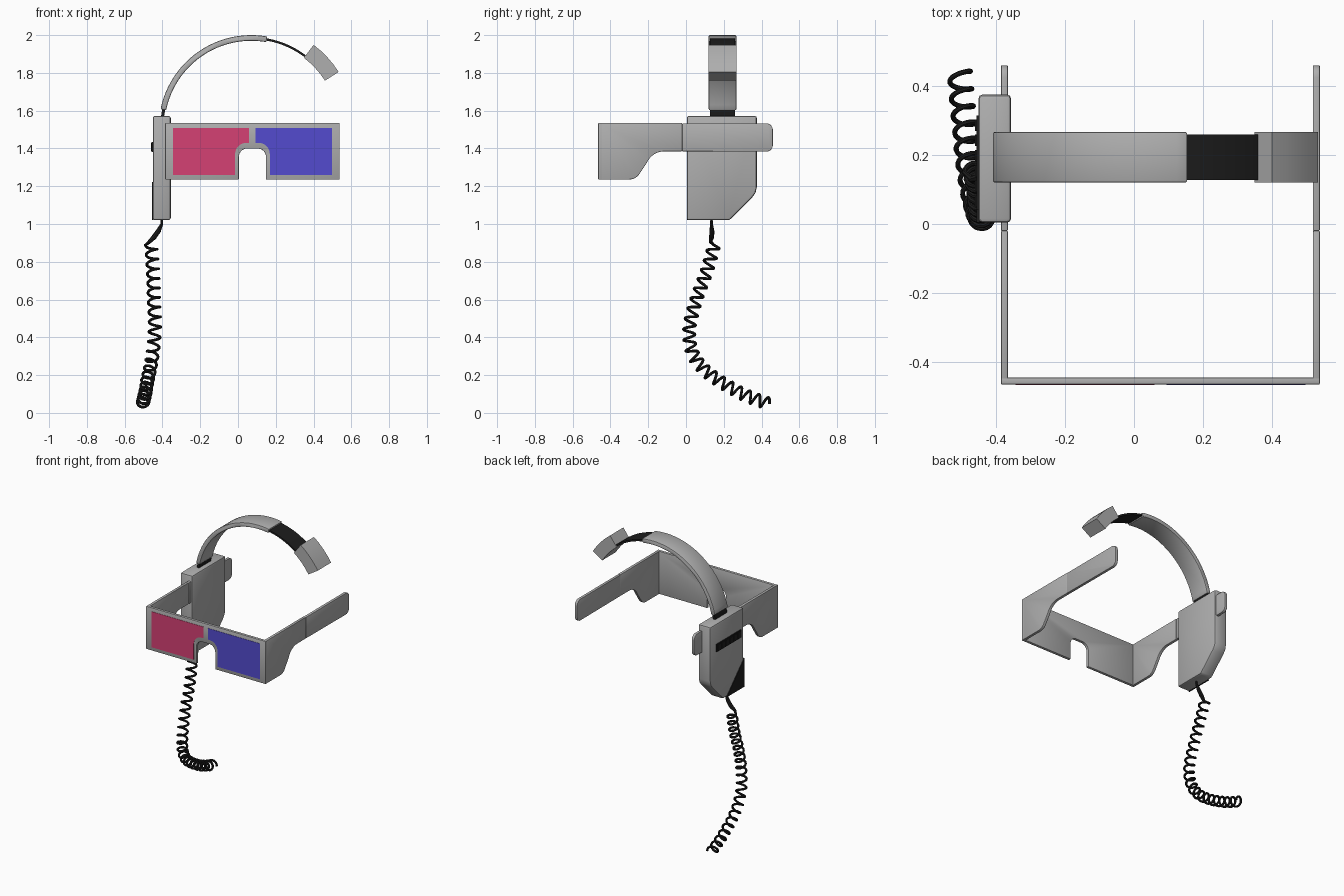
import bpy, bmesh
from math import sin, cos, pi, radians
from mathutils import Vector

if "Cube" in bpy.data.objects:
    bpy.data.objects.remove(bpy.data.objects["Cube"])


def material(name, rgb):
    m = bpy.data.materials.new(name)
    m.use_nodes = True
    m.diffuse_color = (*rgb, 1)
    m.node_tree.nodes["Principled BSDF"].inputs["Base Color"].default_value = (*rgb, 1)
    return m


GREY = material("light grey", (0.43, 0.43, 0.43))
BLACK = material("black", (0.012, 0.012, 0.012))
RED = material("lens red", (0.66, 0.052, 0.175))
BLUE = material("lens blue", (0.088, 0.07, 0.62))


def finish(ob, mat):
    ob.data.materials.clear()
    ob.data.materials.append(mat)
    bpy.ops.object.select_all(action='DESELECT')
    ob.select_set(True)
    bpy.context.view_layer.objects.active = ob
    bpy.ops.object.shade_smooth_by_angle(angle=radians(30))
    return ob


def prism(name, pts, axis, lo, hi, mat, bevel=0.0):
    """Extrude a 2D outline along x (outline in y,z) or y (outline in x,z)."""
    bm = bmesh.new()
    place = (lambda a, b: (lo, a, b)) if axis == 'x' else (lambda a, b: (a, lo, b))
    face = bm.faces.new([bm.verts.new(place(a, b)) for a, b in pts])
    out = bmesh.ops.extrude_face_region(bm, geom=[face])
    shift = Vector((hi - lo, 0, 0)) if axis == 'x' else Vector((0, hi - lo, 0))
    bmesh.ops.translate(bm, vec=shift,
                        verts=[v for v in out["geom"] if isinstance(v, bmesh.types.BMVert)])
    bmesh.ops.recalc_face_normals(bm, faces=bm.faces)
    if bevel:
        edges = [e for e in bm.edges if e.calc_face_angle(0) > radians(30)]
        bmesh.ops.bevel(bm, geom=edges, offset=bevel, segments=2, profile=0.5,
                        affect='EDGES', clamp_overlap=True)
    me = bpy.data.meshes.new(name)
    bm.to_mesh(me)
    bm.free()
    ob = bpy.data.objects.new(name, me)
    bpy.context.collection.objects.link(ob)
    return finish(ob, mat)


def arc(cx, cz, r, a0, a1, n=8):
    return [(cx + r * cos(radians(a0 + (a1 - a0) * i / n)),
             cz + r * sin(radians(a0 + (a1 - a0) * i / n))) for i in range(n + 1)]


def rect(a0, a1, b0, b1):
    return [(a0, b0), (a1, b0), (a1, b1), (a0, b1)]


# Glasses: front card with a rounded nose notch
MID, HALF, LOW, TOP = 0.0765, 0.462, 1.236, 1.535
FRONT = -0.465
notch = (arc(MID - 0.027, 1.355, 0.045, 180, 90) + arc(MID + 0.027, 1.355, 0.045, 90, 0))
outline = ([(MID - HALF, LOW), (MID - 0.072, LOW)] + notch +
           [(MID + 0.072, LOW), (MID + HALF, LOW), (MID + HALF, TOP), (MID - HALF, TOP)])
prism("glasses_front", outline, 'y', FRONT, FRONT + 0.02, GREY, 0.003)

# Lenses: thin mirrored plates that step around the notch
lens = ([(-0.42, 1.26), (-0.092, 1.26)] + arc(-0.032, 1.37, 0.06, 180, 90) +
        [(-0.017, 1.43), (-0.017, 1.509), (-0.42, 1.509)])
for name, s, mat in (("right_lens", 1, RED), ("left_lens", -1, BLUE)):
    prism(name, [(MID + s * x, z) for x, z in lens], 'y', FRONT - 0.002, FRONT + 0.004, mat)

# Temples: deep front part sweeping up to a slim rounded arm
sweep = arc(-0.30, 1.30, 0.064, -90, -40) + arc(-0.115, 1.285, 0.1, 155, 90)
deep = [(FRONT + 0.002, LOW)] + sweep + [(-0.02, 1.385), (-0.02, TOP), (FRONT + 0.002, TOP)]
slim = ([(-0.02, 1.385)] + arc(0.425, 1.418, 0.035, -90, 0, 5) +
        arc(0.425, 1.498, 0.035, 0, 90, 5) + [(-0.02, 1.533)])
for side, s in (("left", 1), ("right", -1)):
    x0, x1 = sorted((MID + s * HALF, MID + s * (HALF - 0.02)))
    prism(side + "_temple", deep, 'x', x0, x1, GREY, 0.003)
    prism(side + "_temple_tip", slim, 'x', x0, x1, GREY, 0.003)

# Earpiece box with a cut lower back corner
box = [(0.004, 1.02), (0.23, 1.02), (0.35, 1.14), (0.368, 1.165), (0.375, 1.195),
       (0.375, 1.573), (0.004, 1.573)]
prism("earpiece_box", box, 'x', -0.451, -0.356, GREY, 0.012)
prism("corner_panel", [(0.004, 1.022), (0.2, 1.022), (0.004, 1.222)], 'x',
      -0.456, -0.447, BLACK)
prism("vent_panel", rect(0.04, 0.315, 1.38, 1.434), 'x', -0.457, -0.449, BLACK)
for i in range(6):
    y = 0.05 + i * 0.044
    prism(f"vent_rib_{i + 1}", rect(y, y + 0.033, 1.386, 1.428), 'x', -0.461, -0.456, BLACK)


# Headband: arched grey band, black slider strips and an end pad
def band(name, r0, r1, a0, a1, y0, y1, mat, bevel=0.0, n=24):
    cx, cz = 0.07, 1.51
    prism(name, arc(cx, cz, r0, a0, a1, n) + arc(cx, cz, r1, a1, a0, n),
          'y', y0, y1, mat, bevel)


band("headband", 0.46, 0.49, 168.5, 80, 0.12, 0.267, GREY, 0.006)
band("headband_slider", 0.468, 0.48, 82, 48, 0.127, 0.26, BLACK, 0, 10)
band("headband_root", 0.465, 0.481, 175, 168, 0.127, 0.26, BLACK, 0, 3)
band("head_pad", 0.463, 0.549, 53, 32.5, 0.12, 0.267, GREY, 0, 4)

# Coiled cable: helix wound around a smooth guide path
guide = [Vector(p) for p in (
    (-0.46, 0.15, 0.89), (-0.45, 0.11, 0.75), (-0.445, 0.055, 0.6),
    (-0.44, 0.018, 0.45), (-0.45, 0.03, 0.33), (-0.465, 0.085, 0.24),
    (-0.48, 0.175, 0.17), (-0.49, 0.28, 0.11), (-0.498, 0.36, 0.075),
    (-0.505, 0.44, 0.048))]


def spline_point(t):
    i = min(int(t), len(guide) - 2)
    f = t - i
    b, c = guide[i], guide[i + 1]
    a = guide[i - 1] if i else 2 * b - c
    d = guide[i + 2] if i + 2 < len(guide) else 2 * c - b
    return 0.5 * (2 * b + (c - a) * f + (2 * a - 5 * b + 4 * c - d) * f ** 2
                  + (3 * b - a - 3 * c + d) * f ** 3)


samples = [spline_point(i * (len(guide) - 1) / 400) for i in range(401)]
lengths = [0.0]
for p, q in zip(samples, samples[1:]):
    lengths.append(lengths[-1] + (q - p).length)

TURNS, COIL, WIRE = 20.5, 0.031, 0.0075
# Lead from the box, flared like a strain relief
path = [(Vector(p), r) for p, r in (
    ((-0.402, 0.135, 1.03), 0.8), ((-0.404, 0.135, 1.0), 1.0), ((-0.42, 0.137, 0.965), 1.7),
    ((-0.445, 0.136, 0.93), 1.8), ((-0.47, 0.13, 0.905), 1.3))]
for i, p in enumerate(samples):
    tangent = (samples[min(i + 1, 400)] - samples[max(i - 1, 0)]).normalized()
    u = Vector((1, 0, 0))
    u = (u - tangent * u.dot(tangent)).normalized()
    v = tangent.cross(u)
    a = 2 * pi * TURNS * lengths[i] / lengths[-1] + pi
    path.append((p + COIL * (cos(a) * u + sin(a) * v), 1.0))

curve = bpy.data.curves.new("coiled_cable", 'CURVE')
curve.dimensions = '3D'
curve.bevel_depth = WIRE
curve.bevel_resolution = 2
curve.use_fill_caps = True
line = curve.splines.new('POLY')
line.points.add(len(path) - 1)
for pt, (co, r) in zip(line.points, path):
    pt.co = (*co, 1)
    pt.radius = r
cable = bpy.data.objects.new("coiled_cable", curve)
bpy.context.collection.objects.link(cable)
bpy.ops.object.select_all(action='DESELECT')
cable.select_set(True)
bpy.context.view_layer.objects.active = cable
bpy.ops.object.convert(target='MESH')
finish(bpy.context.view_layer.objects.active, BLACK)
